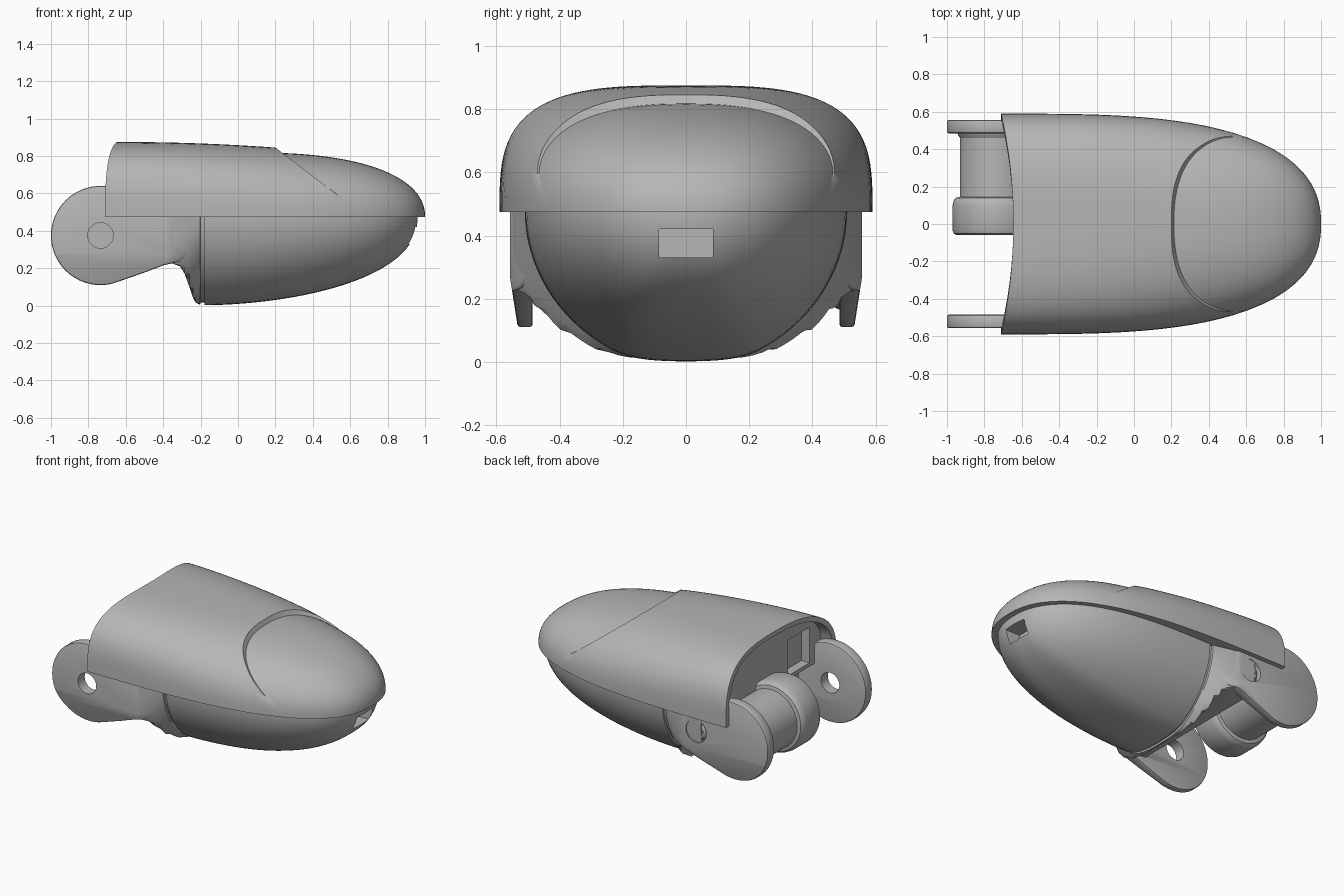
import bpy, bmesh, math
from mathutils import Vector

if "Cube" in bpy.data.objects:
    bpy.data.objects.remove(bpy.data.objects["Cube"])

grey = bpy.data.materials.new("plain grey")
grey.use_nodes = True
grey.diffuse_color = (0.47, 0.47, 0.47, 1)
grey.node_tree.nodes["Principled BSDF"].inputs["Base Color"].default_value = grey.diffuse_color

RIM = 0.475              # height of the joint between shell and bowl
PIVOT = (-0.735, 0.375)  # x, z of the hinge axis
SCREW = (-0.465, 0.375)  # x, z of the screw axis
SEG = 48


def make(name, bm):
    bmesh.ops.remove_doubles(bm, verts=bm.verts, dist=0.0002)
    bmesh.ops.recalc_face_normals(bm, faces=bm.faces)
    mesh = bpy.data.meshes.new(name)
    bm.to_mesh(mesh)
    bm.free()
    obj = bpy.data.objects.new(name, mesh)
    bpy.context.collection.objects.link(obj)
    mesh.materials.append(grey)
    return obj


def activate(obj):
    bpy.ops.object.select_all(action='DESELECT')
    obj.select_set(True)
    bpy.context.view_layer.objects.active = obj


def smooth(obj):
    activate(obj)
    bpy.ops.object.shade_smooth_by_angle(angle=math.radians(32))


def cut(obj, cutter):
    activate(obj)
    cutter.hide_render = True
    mod = obj.modifiers.new("cut", 'BOOLEAN')
    mod.operation, mod.solver, mod.object = 'DIFFERENCE', 'EXACT', cutter
    bpy.ops.object.modifier_apply(modifier=mod.name)
    bpy.data.objects.remove(cutter)


def box(name, lo, hi):
    bm = bmesh.new()
    bmesh.ops.create_cube(bm, size=1)
    for v in bm.verts:
        v.co = Vector([(a + b) / 2 + c * (b - a) for a, b, c in zip(lo, hi, v.co)])
    return make(name, bm)


def lathe(name, profile, centre=PIVOT, steps=64):
    """Spin (radius, y) points about a sideways axis."""
    bm = bmesh.new()
    rings = []
    for i in range(steps):
        a = math.tau * i / steps
        rings.append([bm.verts.new((centre[0] + r * math.cos(a), y, centre[1] + r * math.sin(a)))
                      for r, y in profile])
    for i in range(steps):
        a, b = rings[i], rings[(i + 1) % steps]
        for j in range(len(profile) - 1):
            bm.faces.new((a[j], a[j + 1], b[j + 1], b[j]))
    return make(name, bm)


def half_loft(name, rings, pole):
    """Skin half-section rings, close their flat side and the open ends."""
    bm = bmesh.new()
    rows = [[bm.verts.new(p) for p in ring] for ring in rings]
    if pole:
        rows[-1] = [rows[-1][0]] * len(rows[-1])
    for a, b in zip(rows, rows[1:]):
        for j in range(len(a) - 1):
            corners = list(dict.fromkeys((a[j], a[j + 1], b[j + 1], b[j])))
            bm.faces.new(corners)
    bm.faces.new(rows[0])
    if not pole:
        bm.faces.new(rows[-1])
    bm.faces.new(list(dict.fromkeys([r[0] for r in rows] + [r[-1] for r in reversed(rows)])))
    for v in [v for v in bm.verts if not v.link_faces]:
        bm.verts.remove(v)
    return make(name, bm)


def clamp(t):
    return max(0.0, min(1.0, t))


def taper(x, start, end, p, q):
    return (1 - clamp((x - start) / (end - start)) ** p) ** (1 / q)


def section(w, h, n, a):
    c, s = math.cos(a), max(0.0, math.sin(a))
    return math.copysign(abs(c) ** (2 / n), c) * w, s ** (2 / n) * h


# Upper shell: rounded hood with a lowered dome in front of a slanted step
def width(x):
    return 0.59 * taper(x, -0.7, 1, 3.15, 2.35)


def crown(x):
    return 0.345 * taper(x, 0, 1, 2.6, 2.2)


def dome(x, a):
    return section(width(x), crown(x), 2.35, a)


def hood(x, a):
    if x < 0.2:
        h = 0.4 - 0.03 * clamp((x + 0.62) / 0.82) ** 2
    else:
        h = crown(x) + 0.028 * clamp(1 - (x - 0.2) / 0.5)
    return section(width(x), h, 3.3 - 0.88 * clamp((x + 0.6) / 0.95), a)


def shell_column(a):
    back = -0.71
    for _ in range(8):
        back = -0.645 - 0.065 * (hood(back, a)[0] / 0.59) ** 2
    step = 0.4
    for _ in range(40):
        step = 0.2 + (0.845 - RIM - hood(step, a)[1]) / 0.762
    y, z = hood(back, a)
    inner = (y * 0.945, z * 0.925)
    col = [(-0.62, *inner), (back, *inner)]
    for i in range(19):
        x = back + (step - back) * i / 18
        col.append((x, *hood(x, a)))
    start = step + 0.014
    for i in range(29):
        x = start + (1 - start) * math.sin(i / 28 * math.pi / 2)
        col.append((x, *dome(x, a)))
    return [(x, y, RIM + z) for x, y, z in col]


columns = [shell_column(math.pi * i / SEG) for i in range(SEG + 1)]
shell = half_loft("upper_shell", list(zip(*columns)), True)
cut(shell, box("notch_cutter", (-0.68, -0.43, 0.5), (-0.56, -0.2, 0.74)))
smooth(shell)


# Lower bowl with a softly flattened keel and a slot in its nose
def bowl_section(w, d, n=1.95):
    pts = []
    for j in range(SEG + 1):
        y, z = section(w, 1.043, n, math.pi * j / SEG)
        blend = max(0.0, 0.08 - abs(z - 1)) / 0.08
        pts.append((y, RIM - d * (min(z, 1) - 0.02 * blend ** 2)))
    return pts


rings = []
for i in range(37):
    x = -0.18 + 1.14 * math.sin(i / 36 * math.pi / 2)
    w, d = 0.51 * taper(x, -0.2, 0.96, 3, 2.25), 0.475 * taper(x, -0.2, 0.96, 1.9, 2.3)
    rings.append([(x, y, z) for y, z in bowl_section(w, d)])
bowl = half_loft("lower_bowl", rings, True)
cut(bowl, box("slot_cutter", (0.84, -0.085, 0.33), (1.1, 0.085, 0.42)))
smooth(bowl)

# Hinge core behind the bowl: it widens and squares off while its underside arches up
arch = [(-0.17, 0, 0.975), (-0.2, 0, 0.975), (-0.203, 0.005, 1), (-0.225, 0.015, 1),
        (-0.24, 0.04, 1), (-0.26, 0.1, 1), (-0.285, 0.17, 1), (-0.31, 0.21, 1),
        (-0.35, 0.225, 1), (-0.4, 0.22, 1), (-0.5, 0.235, 1)]
rings = []
for x, floor, k in arch:
    flare = clamp((-0.203 - x) / 0.167)
    pts = bowl_section((0.51 + 0.043 * flare) * k, 0.472 * k, 1.95 + 1.6 * flare)
    rings.append([(x, y, max(z, floor)) for y, z in pts])
smooth(half_loft("hinge_core", rings, False))


# Hinge lugs: round plates with an arm sinking into the core
def lug(name, side):
    outline = [(PIVOT[0] + 0.265 * math.cos(math.radians(a)), PIVOT[1] + 0.265 * math.sin(math.radians(a)))
               for a in range(60, 286, 5)]
    outline += [(-0.5, 0.177), (-0.4, 0.215), (-0.35, 0.227), (-0.31, 0.236), (-0.27, 0.27),
                (-0.22, 0.36), (-0.22, 0.5), (-0.4, 0.55)]
    bm = bmesh.new()
    face = bm.faces.new([bm.verts.new((x, side * 0.485, z)) for x, z in outline])
    out = bmesh.ops.extrude_face_region(bm, geom=[face])
    top = [v for v in out["geom"] if isinstance(v, bmesh.types.BMVert)]
    bmesh.ops.translate(bm, verts=top, vec=(0, side * 0.072, 0))
    for co, no in (((-0.37, 0, 0), (1, 0, 0)), ((0, 0, 0.27), (0, 0, 1))):
        bmesh.ops.bisect_plane(bm, geom=bm.verts[:] + bm.edges[:] + bm.faces[:],
                               plane_co=co, plane_no=no)
    for v in bm.verts:
        lean = 0.075 * clamp((v.co.x + 0.37) / 0.15)
        if abs(v.co.y) > 0.52:
            lean += 0.025 * clamp((0.27 - v.co.z) / 0.16)
        v.co.y -= side * lean
    obj = make(name, bm)
    activate(obj)
    bevel = obj.modifiers.new("bevel", 'BEVEL')
    bevel.width, bevel.segments = 0.01, 2
    bevel.limit_method, bevel.angle_limit = 'ANGLE', math.radians(50)
    bpy.ops.object.modifier_apply(modifier=bevel.name)
    return obj


right_lug = lug("open_lug", -1)
cut(right_lug, lathe("hole_cutter", [(0, -0.7), (0.068, -0.7), (0.068, -0.4), (0, -0.4)]))
smooth(right_lug)
left_lug = lug("screw_lug", 1)
cut(left_lug, lathe("recess_cutter", [(0, 0.52), (0.076, 0.52), (0.076, 0.7), (0, 0.7)], SCREW))
smooth(left_lug)

# Cross-head screw sunk in the lug
screw = lathe("screw", [(0, 0.51), (0.066, 0.51), (0.066, 0.535), (0.05, 0.547), (0, 0.55)], SCREW, 32)
sx, sz = SCREW
for a, b in ((0.045, 0.009), (0.009, 0.045)):
    cut(screw, box("cross_cutter", (sx - a, 0.535, sz - b), (sx + a, 0.6, sz + b)))
smooth(screw)

# Hinge barrel with its wider collar and a blind bore
smooth(lathe("hinge_barrel", [(0, 0.5), (0.215, 0.5), (0.205, 0.475), (0.195, 0.46), (0.195, 0.145),
                              (0.218, 0.14), (0.23, 0.125), (0.235, 0.1), (0.235, -0.035),
                              (0.228, -0.052), (0.212, -0.06), (0.07, -0.06), (0.07, 0.2), (0, 0.2)]))
